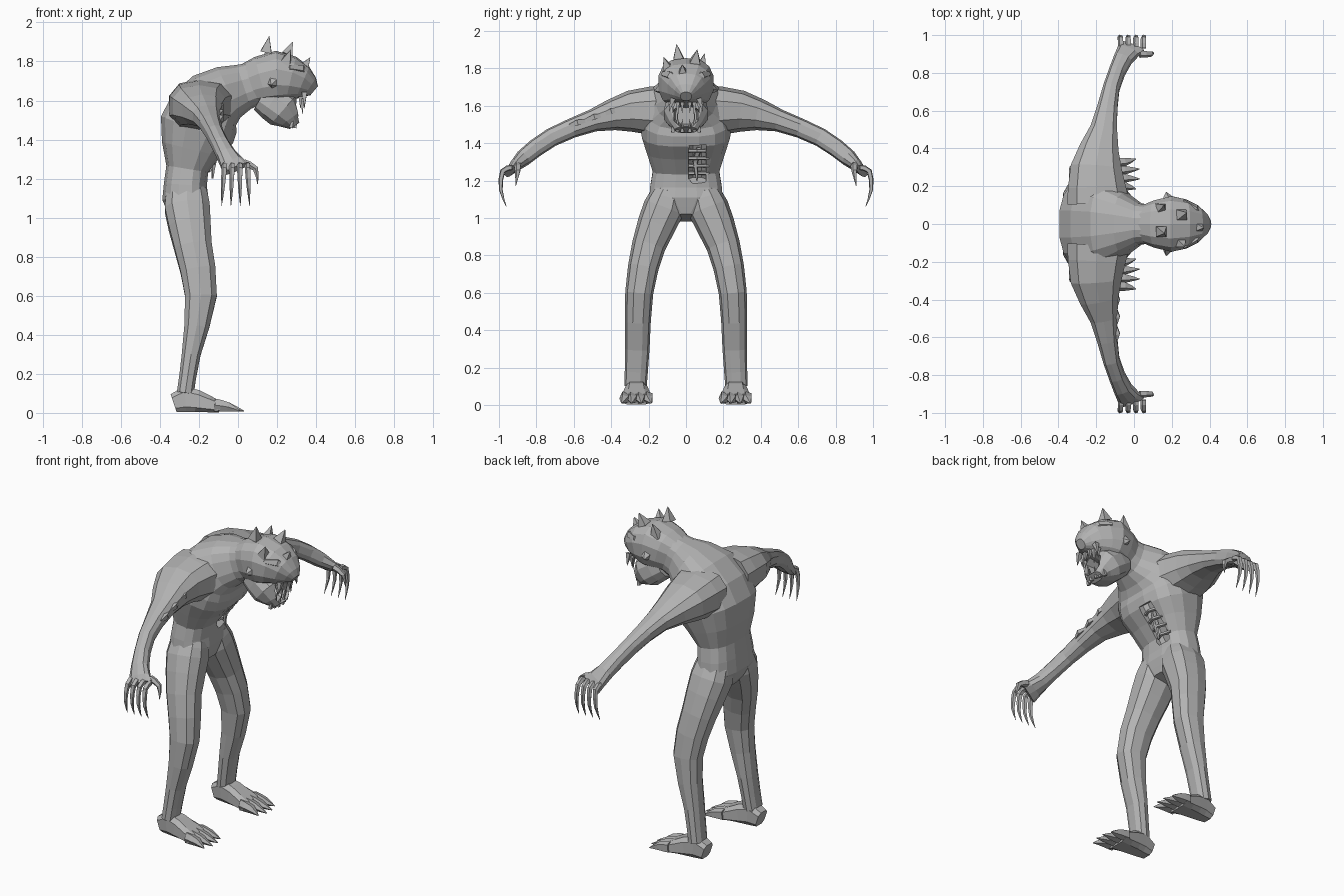
import bpy, bmesh
from math import cos, sin, pi, copysign
from mathutils import Vector

cube = bpy.data.objects.get("Cube")
if cube:
    bpy.data.objects.remove(cube, do_unlink=True)

GREY = (.45, .45, .45, 1)
skin = bpy.data.materials.new("grey skin")
skin.use_nodes = True
skin.diffuse_color = GREY
skin.node_tree.nodes["Principled BSDF"].inputs["Base Color"].default_value = GREY

ACROSS_X = Vector((1, 0, 0))
ACROSS_Y = Vector((0, 1, 0))


def refine(stations, steps):
    """Pass a smooth curve through the stations and sample it."""
    keys = [Vector(s) for s in stations]
    padded = [keys[0], *keys, keys[-1]]
    samples = []
    for before, start, end, after in zip(padded, padded[1:], padded[2:], padded[3:]):
        for step in range(steps):
            t = step / steps
            pull_in, pull_out = (end - before) / 2, (after - start) / 2
            bend = (end - start) * 3 - pull_in * 2 - pull_out
            close = (start - end) * 2 + pull_in + pull_out
            samples.append(start + pull_in * t + bend * t ** 2 + close * t ** 3)
    return samples + [keys[-1]]


def limb(name, stations, across=ACROSS_X, sides=10, steps=1, side=1, power=.8):
    """Loft rounded rings; a station is x, y, z, half width and half depth."""
    samples = refine(stations, steps)
    centres = [Vector((s[0], s[1] * side, s[2])) for s in samples]
    bm = bmesh.new()
    rows = []
    for i, (centre, sample) in enumerate(zip(centres, samples)):
        ahead = centres[min(i + 1, len(centres) - 1)]
        along = (ahead - centres[max(i - 1, 0)]).normalized()
        wide = (across - along * across.dot(along)).normalized()
        deep = along.cross(wide)
        row = []
        for k in range(sides):
            angle = 2 * pi * (k + .5) / sides
            c, s = cos(angle), sin(angle)
            offset = wide * sample[3] * copysign(abs(c) ** power, c)
            offset += deep * sample[4] * copysign(abs(s) ** power, s)
            row.append(bm.verts.new(centre + offset))
        rows.append(row)
    for lower, upper in zip(rows, rows[1:]):
        for k in range(sides):
            bm.faces.new((lower[k - 1], lower[k], upper[k], upper[k - 1]))
    bm.faces.new(rows[0])
    bm.faces.new(rows[-1])
    bmesh.ops.recalc_face_normals(bm, faces=bm.faces)
    mesh = bpy.data.meshes.new(name)
    bm.to_mesh(mesh)
    bm.free()
    mesh.materials.append(skin)
    part = bpy.data.objects.new(name, mesh)
    bpy.context.collection.objects.link(part)
    return part


def spike(name, base, tip, radius, sides=4):
    """Pointed horn, tooth or spur."""
    limb(name, [(*base, radius, radius), (*tip, .001, .001)],
         ACROSS_Y, sides, power=1)


def carve(part, cutter):
    cut = part.modifiers.new("cut", "BOOLEAN")
    cut.operation, cut.object, cut.solver = "DIFFERENCE", cutter, "EXACT"
    bpy.context.view_layer.objects.active = part
    bpy.ops.object.modifier_apply(modifier=cut.name)
    bpy.data.objects.remove(cutter, do_unlink=True)


# Torso, bending forward into the neck
torso = limb("torso", [
    (-.25, 0, 1, .08, .08), (-.27, 0, 1.1, .2, .12), (-.26, 0, 1.25, .18, .11),
    (-.21, 0, 1.45, .24, .2), (-.12, 0, 1.6, .22, .17), (.03, 0, 1.67, .11, .12),
    (.14, 0, 1.7, .11, .11)], ACROSS_Y, sides=16, steps=2, power=.75)

# Belly wound with ribs and a hanging strand
carve(torso, limb("wound_cutter", [
    (-.18, .06, 1.2, .05, .03), (-.04, .06, 1.4, .05, .04)], ACROSS_Y, sides=8))
for i in range(4):
    x, z = -.15 + i * .03, 1.24 + i * .04
    limb(f"rib_{i}", [(x - .02, 0, z, .01, .01), (x, .06, z, .01, .01),
                      (x - .02, .12, z, .01, .01)], sides=5)
limb("hanging_strand", [(-.08, .07, 1.37, .015, .015), (-.12, .05, 1.3, .015, .015),
                        (-.13, .06, 1.2, .005, .005)], sides=5, steps=2)

# Skull tapering to the snout
limb("skull", [
    (.05, 0, 1.68, .1, .11), (.2, 0, 1.72, .15, .135), (.33, 0, 1.69, .1, .09),
    (.39, 0, 1.65, .03, .03)], ACROSS_Y, sides=14, steps=2)

# Lower jaw with a hollow mouth
jaw = limb("jaw", [
    (.12, 0, 1.62, .1, .08), (.23, 0, 1.55, .12, .1), (.29, 0, 1.47, .06, .03)],
    ACROSS_Y, sides=12, steps=2)
carve(jaw, limb("mouth_cutter", [
    (.22, 0, 1.55, .06, .05), (.4, 0, 1.55, .08, .08)], ACROSS_Y, sides=8))

for s in (-1, 1):
    # Fangs, longest in the middle of each row
    for i, length in enumerate((.05, .08, .05)):
        y = s * (.02 + i * .025)
        x = .34 - i * .01
        spike(f"upper_fang_{s}_{i}", (x, y, 1.62), (x, y, 1.61 - length), .015)
        spike(f"lower_fang_{s}_{i}", (x - .05, y, 1.46), (x - .03, y, 1.48 + length), .013)
    # Brow, eye, ear and cheek spur
    limb(f"brow_{s}", [(.26, .12, 1.77, .015, .015), (.32, .08, 1.76, .025, .025),
                       (.36, .03, 1.72, .015, .015)], sides=5, side=s)
    limb(f"eye_{s}", [(.31, .07, 1.71, .02, .02), (.35, .07, 1.71, .01, .01)],
         ACROSS_Y, sides=6, side=s)
    spike(f"ear_{s}", (.18, s * .13, 1.69), (.17, s * .17, 1.68), .035, sides=5)
    spike(f"cheek_spur_{s}", (.34, s * .07, 1.64), (.34, s * .09, 1.57), .02)

# Crown of horns
for i, (x, y, z) in enumerate([(.16, -.05, 1.93), (.28, .06, 1.9), (.16, .1, 1.88),
                               (.27, -.12, 1.86), (.37, -.02, 1.82)]):
    spike(f"horn_{i}", (x * .9, y * .8, z - .1 + x * .12), (x, y, z), .04)

for name, s in (("left", 1), ("right", -1)):
    # Arm from shoulder to knuckles
    limb(f"{name}_arm", [
        (-.19, .12, 1.57, .17, .14), (-.2, .3, 1.57, .14, .11), (-.16, .5, 1.52, .075, .06),
        (-.12, .72, 1.43, .045, .05), (-.06, .87, 1.32, .05, .045),
        (-.01, .94, 1.25, .075, .02)], steps=2, side=s)

    # Fingers hooking down into claws
    for i in range(4):
        x = -.07 + i * .04
        limb(f"{name}_finger_{i}", [
            (x, .93, 1.27, .015, .015), (x, .98, 1.25, .015, .015),
            (x * 1.1, .99, 1.15, .01, .01), (x * 1.2, .96, 1.06, .001, .001)],
            sides=5, steps=2, side=s)
    limb(f"{name}_thumb", [
        (.03, .9, 1.28, .02, .02), (.09, .9, 1.25, .015, .015), (.1, .91, 1.17, .001, .001)],
        ACROSS_Y, sides=5, steps=2, side=s)

    # Leg from hip to ankle
    limb(f"{name}_leg", [
        (-.26, .09, 1.15, .1, .08), (-.26, .12, 1.05, .12, .11), (-.23, .2, .85, .1, .09),
        (-.19, .25, .6, .085, .075), (-.24, .26, .3, .05, .065), (-.27, .27, .1, .045, .06)],
        steps=2, side=s)

    # Foot flattening and widening from heel to toes
    foot = []
    for i in range(5):
        half = (.05, .07, .06, .045, .03)[i]
        foot.append((-.33 + i * .06, .265, half, .045 + i * .01, half))
    limb(f"{name}_foot", foot, ACROSS_Y, sides=8, side=s, power=.6)

    # Splayed toes ending in claws
    for i in range(4):
        spread = i - 1.5
        y = .265 + spread * .043
        reach = .04 - abs(spread) * .02
        limb(f"{name}_toe_{i}", [
            (-.12, y, .04, .025, .035), (-.05, y, .03, .025, .025),
            (reach, y + spread * .01, .01, .002, .002)],
            ACROSS_Y, sides=5, steps=2, side=s)

# Torn flesh along the right arm
for i in range(3):
    y, z = -.4 - i * .09, 1.57 - i * .03
    limb(f"torn_flesh_{i}", [(-.1, y + .05, z + .01, .01, .01), (-.09, y, z, .02, .02),
                             (-.1, y - .05, z - .02, .01, .01)], sides=4)
